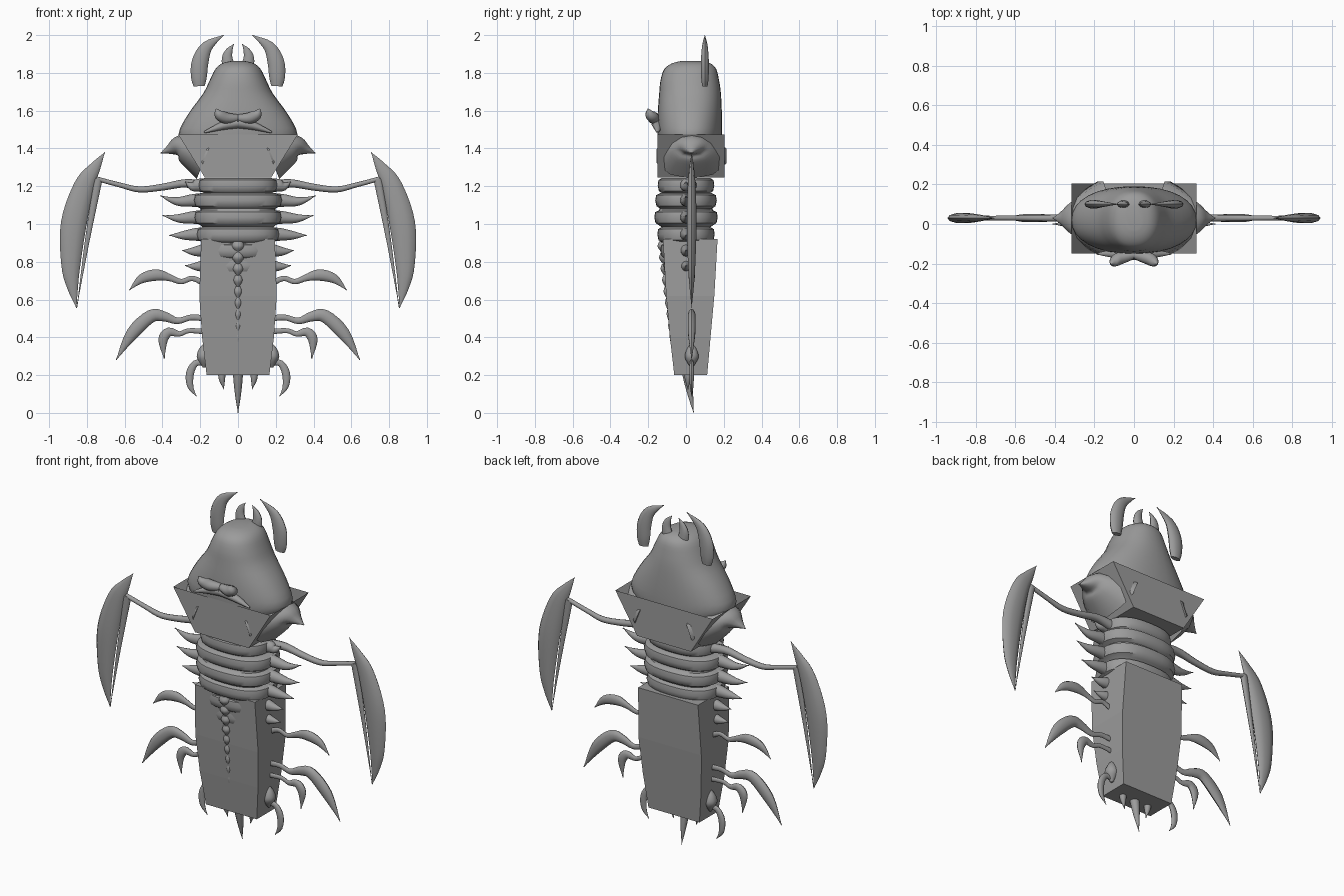
import bpy
import bmesh
import math
from mathutils import Vector

default_cube = bpy.data.objects.get("Cube")
if default_cube:
    bpy.data.objects.remove(default_cube, do_unlink=True)

grey = bpy.data.materials.new("plain grey")
grey.use_nodes = True
shade = (0.33, 0.33, 0.33, 1)
grey.diffuse_color = shade
grey.node_tree.nodes["Principled BSDF"].inputs["Base Color"].default_value = shade


def loft(name, rings, mirror=False, smooth=True, open_end=False):
    """Skin a list of vertex rings and cap the ends."""
    bm = bmesh.new()
    loops = [[bm.verts.new(point) for point in ring] for ring in rings]
    count = len(loops[0])
    for lower, upper in zip(loops, loops[1:]):
        for i in range(count):
            j = (i + 1) % count
            bm.faces.new((lower[i], lower[j], upper[j], upper[i]))
    bm.faces.new(loops[0])
    if not open_end:
        bm.faces.new(loops[-1])
    bmesh.ops.recalc_face_normals(bm, faces=bm.faces)
    mesh = bpy.data.meshes.new(name)
    bm.to_mesh(mesh)
    bm.free()
    mesh.materials.append(grey)
    obj = bpy.data.objects.new(name, mesh)
    bpy.context.collection.objects.link(obj)
    if mirror:
        obj.modifiers.new("other side", 'MIRROR')
    if smooth:
        bpy.ops.object.select_all(action='DESELECT')
        obj.select_set(True)
        bpy.context.view_layer.objects.active = obj
        bpy.ops.object.shade_smooth_by_angle(angle=math.radians(45))
    return obj


def spline(points, steps):
    """Catmull-Rom interpolation of tuples of any length."""
    rows = [points[0], *points, points[-1]]
    result = []
    for a, b, c, d in zip(rows, rows[1:], rows[2:], rows[3:]):
        for k in range(steps):
            t = k / steps
            result.append([q + t / 2 * (r - p + t * (2 * p - 5 * q + 4 * r - s
                           + t * (3 * (q - r) + s - p)))
                           for p, q, r, s in zip(a, b, c, d)])
    result.append(list(points[-1]))
    return result


def limb(name, points, y=0.03, flat=0.6, lean=0, mirror=True, steps=4, sides=10):
    """Tapering sweep through (x, z, half width) in an upright plane."""
    path = spline(points, steps)
    rings = []
    for i, (x, z, width) in enumerate(path):
        before, after = path[max(i - 1, 0)], path[min(i + 1, len(path) - 1)]
        across = Vector((before[1] - after[1], 0, after[0] - before[0])).normalized()
        width = max(width, 0.002)
        centre = Vector((x, y + lean * i / len(path), z))
        ring = []
        for k in range(sides):
            angle = math.tau * k / sides
            ring.append(centre + across * width * math.cos(angle)
                        + Vector((0, width * flat * math.sin(angle), 0)))
        rings.append(ring)
    return loft(name, rings, mirror)


def oval(z, half, front, back, sides=32, power=0.9):
    """Horizontal rounded ring."""
    ring = []
    for k in range(sides):
        c, s = math.cos(math.tau * k / sides), math.sin(math.tau * k / sides)
        ring.append((half * math.copysign(abs(c) ** power, c),
                     (front + back) / 2 + (back - front) / 2 * math.copysign(abs(s) ** power, s), z))
    return ring


def slab(z, half, front, back):
    return [(-half, front, z), (half, front, z), (half, back, z), (-half, back, z)]


# Domed head
dome = [(1.3, 0.19, -0.13, 0.17), (1.40, 0.27, -0.14, 0.185), (1.475, 0.315, -0.15, 0.19),
        (1.58, 0.265, -0.15, 0.19), (1.69, 0.185, -0.142, 0.185), (1.76, 0.15, -0.135, 0.175),
        (1.82, 0.12, -0.115, 0.16), (1.85, 0.085, -0.075, 0.13), (1.862, 0.04, -0.03, 0.09)]
loft("head_dome", [oval(*row) for row in spline(dome, 3)])

# Open collar trough around the base of the head
loft("collar", [slab(1.245, 0.175, -0.15, 0.205), slab(1.475, 0.317, -0.15, 0.205)],
     smooth=False, open_end=True)

# Pointed cheeks beyond the collar
limb("cheek_horn", [(0.17, 1.36, 0.13), (0.26, 1.395, 0.09), (0.315, 1.41, 0.058),
                    (0.36, 1.395, 0.027), (0.41, 1.375, 0)], flat=1.5)

# Brow with two forward horns
limb("brow", [(0, 1.535, 0.028), (0.08, 1.52, 0.022), (0.18, 1.485, 0.005)], y=-0.15, flat=1.2)
limb("face_ridge", [(0, 1.56, 0.02), (0.06, 1.56, 0.03), (0.10, 1.58, 0.027),
                    (0.115, 1.61, 0.003)], y=-0.155, flat=1.1, lean=-0.05)

# Crescent mandibles and small inner feelers on the crown
limb("mandible", [(0.205, 1.73, 0.03), (0.207, 1.78, 0.042), (0.2, 1.86, 0.044),
                  (0.163, 1.94, 0.03), (0.075, 2.0, 0)], y=0.1, flat=0.5)
limb("feeler", [(0.05, 1.83, 0.034), (0.057, 1.88, 0.028), (0.045, 1.92, 0.017),
                (0.022, 1.952, 0)], y=0.1, flat=0.6)

# Ringed thorax
bands = [(0.78, 0.16, 0.12), (0.86, 0.18, 0.135), (0.945, 0.22, 0.152),
         (1.035, 0.232, 0.168), (1.125, 0.235, 0.163), (1.205, 0.21, 0.15)]
rings = []
for z, half, depth in bands:
    for lift, grow in ((-0.042, 0.85), (-0.03, 0.96), (0, 1), (0.028, 0.97), (0.038, 0.85)):
        rings.append(oval(z + lift, half * grow, -depth * grow, depth * grow, power=0.8))
loft("thorax", rings)

# Side spikes, one pair to each band
reach = [(0.28, 0.78), (0.295, 0.86), (0.365, 0.94), (0.40, 1.045), (0.412, 1.15), (0.28, 1.225)]
for (z, half, depth), (tip, tip_z) in zip(bands, reach):
    start = half - 0.05
    middle = (half + tip) / 2
    limb("side_spike", [(start, z, 0.036), (half, z, 0.034),
                        (middle, z - 0.005, 0.022), (tip, tip_z, 0)], y=0, flat=0.9)

# Boxy abdomen
loft("abdomen", [slab(0.2, 0.166, -0.062, 0.112), slab(0.4, 0.19, -0.085, 0.13),
                 slab(0.62, 0.205, -0.105, 0.15), slab(0.92, 0.195, -0.122, 0.167)], smooth=False)

# Row of shrinking knobs down the front
for i in range(9):
    z = 0.88 - 0.06 * i
    size = 0.034 - 0.003 * i
    surface = -0.06 - 0.09 * (z - 0.2)
    limb("front_knob", [(0, z + 0.028, size * 0.7), (0, z, size), (0, z - 0.03, size * 0.3)],
         y=surface, flat=0.9, mirror=False)

# Long arms carrying scythe blades
limb("arm", [(0.17, 1.2, 0.03), (0.28, 1.215, 0.022), (0.4, 1.195, 0.018),
             (0.52, 1.183, 0.016), (0.62, 1.205, 0.013), (0.75, 1.24, 0.012)], flat=1)
limb("blade", [(0.705, 1.38, 0), (0.757, 1.3, 0.03), (0.815, 1.2, 0.054), (0.87, 1.0, 0.068),
               (0.885, 0.78, 0.05), (0.875, 0.66, 0.028), (0.855, 0.555, 0)], flat=0.4, steps=5)
limb("blade_strut", [(0.74, 1.24, 0.023), (0.8, 0.9, 0.012), (0.853, 0.56, 0)], flat=0.6)

# Leaf-shaped legs
limb("upper_leg", [(0.17, 0.68, 0.016), (0.24, 0.712, 0.014), (0.3, 0.695, 0.014),
                   (0.36, 0.715, 0.018), (0.43, 0.73, 0.03), (0.51, 0.71, 0.024), (0.575, 0.65, 0)])
limb("middle_leg", [(0.17, 0.5, 0.017), (0.25, 0.505, 0.015), (0.32, 0.487, 0.017),
                    (0.39, 0.51, 0.026), (0.46, 0.512, 0.034), (0.56, 0.42, 0.033), (0.645, 0.28, 0)])
limb("lower_leg", [(0.17, 0.43, 0.015), (0.26, 0.435, 0.013), (0.31, 0.418, 0.014),
                   (0.365, 0.428, 0.024), (0.397, 0.385, 0.025), (0.39, 0.285, 0)])
limb("tail_hip", [(0.175, 0.37, 0.005), (0.18, 0.33, 0.03), (0.18, 0.29, 0.037),
                  (0.18, 0.24, 0.006)], flat=1)
limb("tail_hook", [(0.18, 0.265, 0.014), (0.225, 0.262, 0.017), (0.254, 0.21, 0.021),
                   (0.252, 0.14, 0.016), (0.22, 0.088, 0)])

# Tail sting and the small spikes beside it
limb("tail_sting", [(0, 0.23, 0.028), (0, 0.15, 0.022), (0, 0.07, 0.012), (0, 0, 0)],
     y=0, flat=1, lean=0.045, mirror=False)
limb("tail_spike", [(0.085, 0.23, 0.02), (0.085, 0.18, 0.017), (0.075, 0.125, 0)], y=0.01, flat=1)
